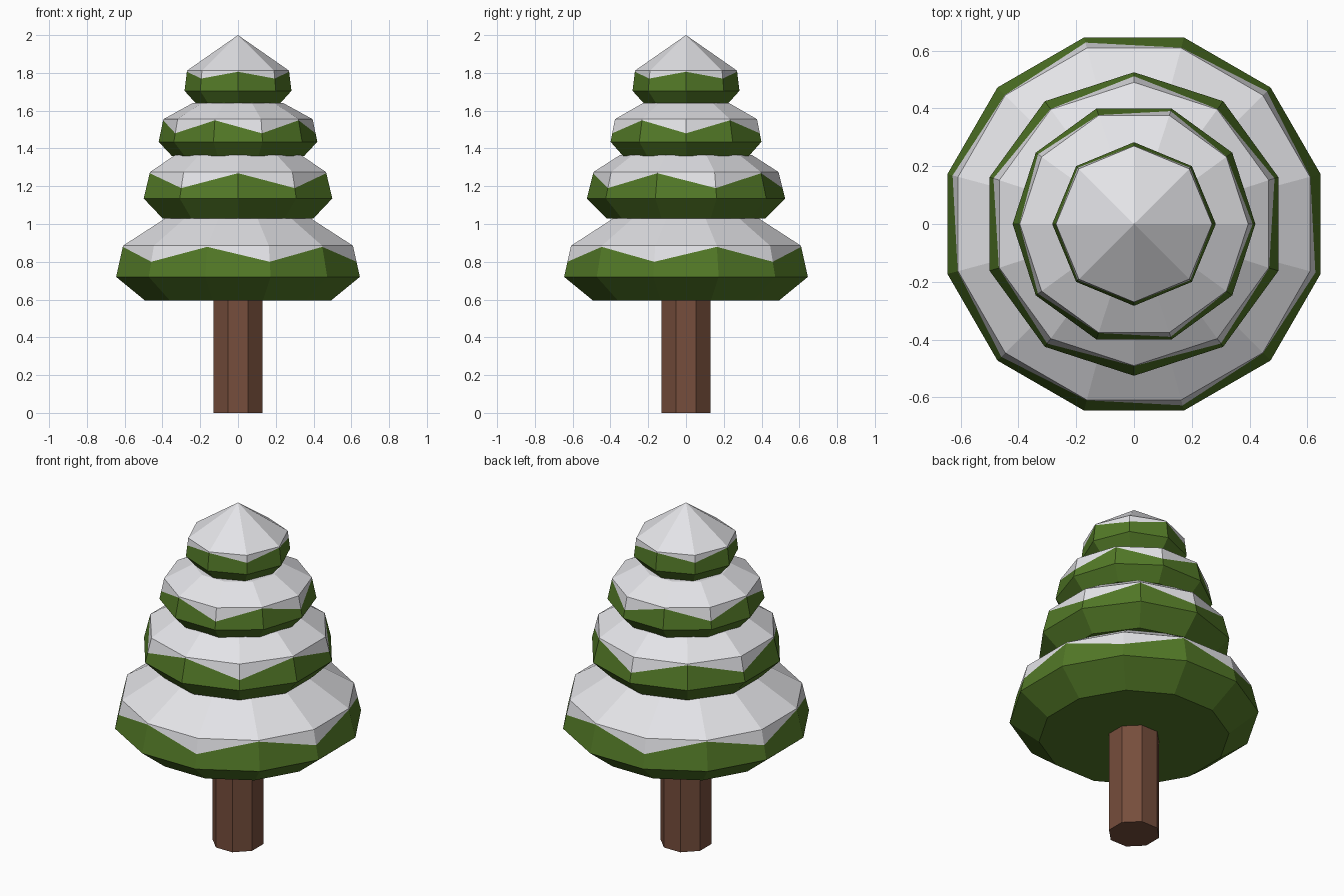
import bpy, bmesh
from math import cos, sin, pi, radians

cube = bpy.data.objects.get("Cube")
if cube:
    bpy.data.objects.remove(cube)


def material(name, rgb):
    m = bpy.data.materials.new(name)
    m.use_nodes = True
    m.diffuse_color = (*rgb, 1)
    m.node_tree.nodes["Principled BSDF"].inputs["Base Color"].default_value = (*rgb, 1)
    return m


BARK = material("bark brown", (0.18, 0.075, 0.045))
GREEN = material("needle green", (0.085, 0.19, 0.02))
SNOW = material("snow white", (0.8, 0.8, 0.83))


def add_object(name, bm, mats):
    bmesh.ops.recalc_face_normals(bm, faces=bm.faces)
    mesh = bpy.data.meshes.new(name)
    bm.to_mesh(mesh)
    bm.free()
    for m in mats:
        mesh.materials.append(m)
    obj = bpy.data.objects.new(name, mesh)
    bpy.context.collection.objects.link(obj)
    return obj


def ring(bm, sides, start, radii, heights):
    """Ring of vertices; radii and heights alternate from vertex to vertex."""
    verts = []
    for i in range(sides):
        a = radians(start) + 2 * pi * i / sides
        r, z = radii[i % 2], heights[i % 2]
        verts.append(bm.verts.new((r * cos(a), r * sin(a), z)))
    return verts


def bridge(bm, low, high, mat):
    n = len(low)
    for i in range(n):
        j = (i + 1) % n
        f = bm.faces.new((low[i], low[j], high[j], high[i]))
        f.material_index = mat


def tier(name, sides, start, bottom, middle, shoulder, top, drip):
    """Foliage tier: green skirt, zigzag snow line, snow cone. Profile points are (radius, z)."""
    bm = bmesh.new()
    rings = [ring(bm, sides, start, (r, r), (z, z)) for r, z in (bottom, middle)]
    peak = shoulder[1] - 0.006
    zigzag = (peak, drip)
    radii = [middle[0] + (shoulder[0] - middle[0]) * (z - middle[1]) / (shoulder[1] - middle[1])
             for z in zigzag]
    rings.append(ring(bm, sides, start, radii, zigzag))
    rings.append(ring(bm, sides, start, (shoulder[0],) * 2, (shoulder[1],) * 2))
    for k, mat in enumerate((0, 0, 1)):
        bridge(bm, rings[k], rings[k + 1], mat)
    bm.faces.new(rings[0])
    if top[0] > 0:
        cap = ring(bm, sides, start, (top[0],) * 2, (top[1],) * 2)
        bridge(bm, rings[3], cap, 1)
        bm.faces.new(cap).material_index = 1
    else:
        tip = bm.verts.new((0, 0, top[1]))
        for i in range(sides):
            f = bm.faces.new((rings[3][i], rings[3][(i + 1) % sides], tip))
            f.material_index = 1
    return add_object(name, bm, (GREEN, SNOW))


# Trunk
bm = bmesh.new()
base = ring(bm, 8, 22.5, (0.14, 0.14), (0, 0))
head = ring(bm, 8, 22.5, (0.14, 0.14), (0.62, 0.62))
bridge(bm, base, head, 0)
bm.faces.new(base)
bm.faces.new(head)
add_object("trunk", bm, (BARK,))

# Foliage tiers; the start angle is a vertex where the snow line is high
tier("bottom_tier", 12, -105, (0.51, 0.595), (0.668, 0.72), (0.63, 0.885), (0.39, 1.035), 0.80)
tier("lower_middle_tier", 10, -90, (0.42, 1.03), (0.525, 1.135), (0.49, 1.275), (0.35, 1.365), 1.19)
tier("upper_middle_tier", 10, -108, (0.35, 1.36), (0.42, 1.435), (0.395, 1.555), (0.24, 1.64), 1.48)
tier("top_tier", 8, -90, (0.22, 1.635), (0.283, 1.705), (0.27, 1.812), (0, 2.0), 1.77)
